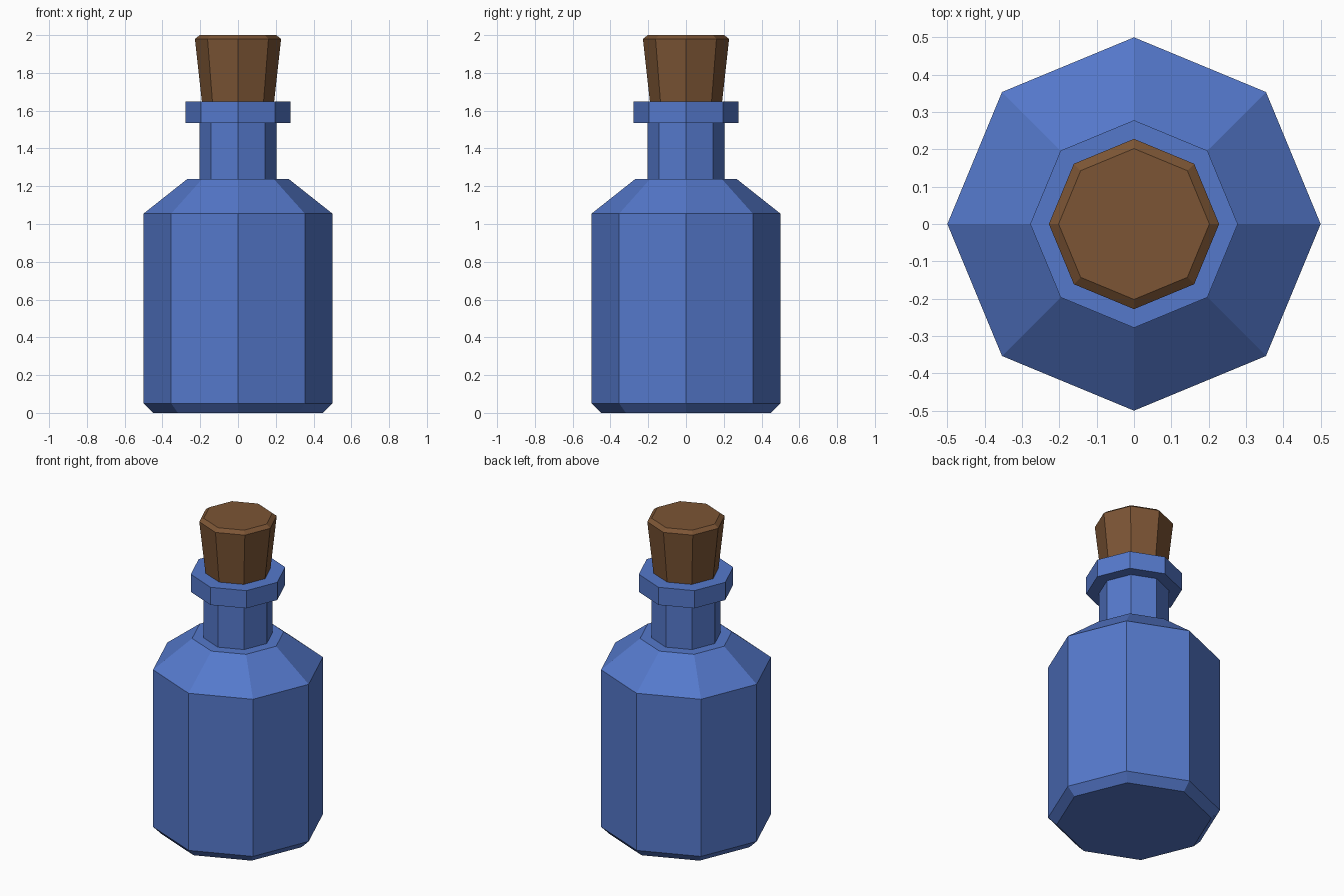
import bpy, bmesh, math

if "Cube" in bpy.data.objects:
    bpy.data.objects.remove(bpy.data.objects["Cube"])

SIDES = 8


def material(name, color):
    m = bpy.data.materials.new(name)
    m.diffuse_color = color
    m.use_nodes = True
    m.node_tree.nodes["Principled BSDF"].inputs["Base Color"].default_value = m.diffuse_color
    return m


def lathe(name, profile, mat):
    """Stack octagonal rings from (radius, z) points and cap both ends."""
    bm = bmesh.new()
    rings = []
    for r, z in profile:
        rings.append([bm.verts.new((r * math.cos(2 * math.pi * i / SIDES),
                                    r * math.sin(2 * math.pi * i / SIDES), z))
                      for i in range(SIDES)])
    for low, high in zip(rings, rings[1:]):
        for i in range(SIDES):
            j = (i + 1) % SIDES
            bm.faces.new((low[i], low[j], high[j], high[i]))
    bm.faces.new(rings[0][::-1])
    bm.faces.new(rings[-1])
    mesh = bpy.data.meshes.new(name)
    bm.to_mesh(mesh)
    bm.free()
    mesh.materials.append(mat)
    obj = bpy.data.objects.new(name, mesh)
    bpy.context.collection.objects.link(obj)
    return obj


glass = material("blue_glass", (0.09, 0.19, 0.60, 1))
cork = material("brown_cork", (0.20, 0.09, 0.035, 1))

# Bottle: chamfered base, body, shoulder, neck and lip
lathe("bottle", [(0.45, 0), (0.5, 0.05), (0.5, 1.055), (0.27, 1.237),
                 (0.204, 1.237), (0.204, 1.535), (0.278, 1.535),
                 (0.278, 1.648)], glass)

# Tapered stopper with a chamfered top, seated in the lip
lathe("stopper", [(0.186, 1.6), (0.228, 1.98), (0.202, 2.0)], cork)
